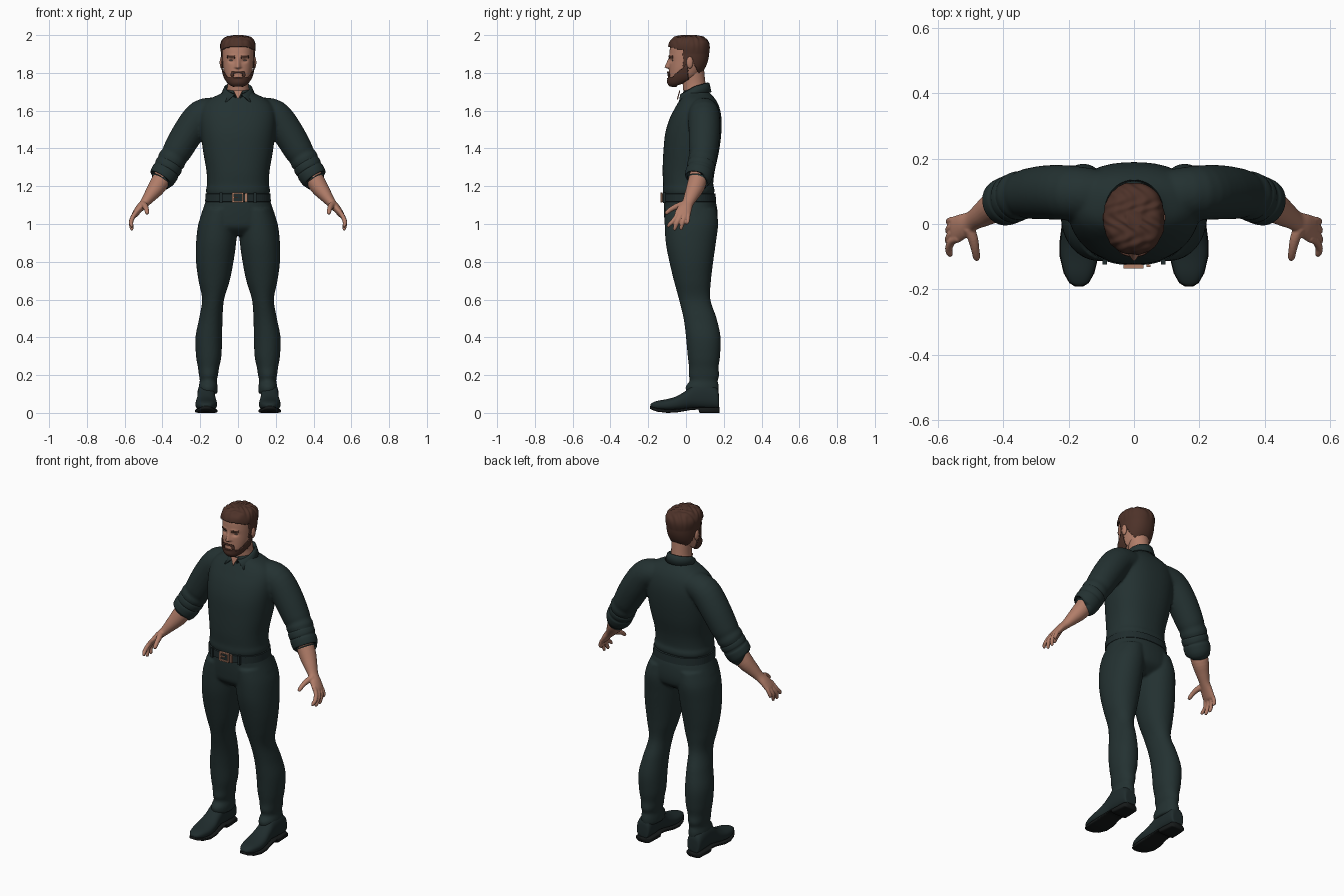
import bpy, bmesh, math
from mathutils import Vector

def material(name, rgb):
    m = bpy.data.materials.new(name)
    m.diffuse_color = (*rgb, 1)
    return m

CLOTH = material("dark green cloth", (.017, .031, .031))
LEATHER = material("dark leather", (.014, .025, .026))
SOLE = material("black sole", (.008, .010, .010))
SKIN = material("skin", (.44, .205, .14))
HAIR = material("brown hair", (.075, .032, .022))
COPPER = material("copper buckle", (.45, .22, .14))
EYE = material("eye", (.22, .16, .14))

# ---------- helpers ----------
def smooth(keys, n):
    """Catmull-Rom interpolation of tuples, n steps per span."""
    out = []
    for i in range(len(keys) - 1):
        a, b, c, d = (keys[max(0, min(len(keys) - 1, i + k))] for k in (-1, 0, 1, 2))
        for s in range(n):
            t = s / n
            out.append(tuple(.5 * (2*q + (r-p)*t + (2*p-5*q+4*r-u)*t*t + (3*q-p-3*r+u)*t**3)
                             for p, q, r, u in zip(a, b, c, d)))
    return out + [tuple(keys[-1])]

def loft(bm, rings, n=48, p=2.3):
    """Skin superellipse rings (centre, U, V) and cap both ends."""
    loops = []
    for c, u, v in rings:
        loop = []
        for k in range(n):
            a = 2 * math.pi * k / n
            cs, sn = math.cos(a), math.sin(a)
            loop.append(bm.verts.new(Vector(c)
                        + Vector(u) * math.copysign(abs(cs) ** (2/p), cs)
                        + Vector(v) * math.copysign(abs(sn) ** (2/p), sn)))
        loops.append(loop)
    for a, b in zip(loops, loops[1:]):
        for k in range(n):
            bm.faces.new((a[k], a[(k+1) % n], b[(k+1) % n], b[k]))
    bm.faces.new(loops[0])
    bm.faces.new(loops[-1])

def level(z, x0, x1, yf, yb):
    return ((x0+x1)/2, (yf+yb)/2, z), ((x1-x0)/2, 0, 0), (0, (yb-yf)/2, 0)

def tube(bm, keys, side=1, steps=4, n=24):
    """Tube through keys (x, y, z, r_along_y, r_across)."""
    pts = smooth(keys, steps)
    rings = []
    for i, q in enumerate(pts):
        t = (Vector(pts[min(i+1, len(pts)-1)][:3]) - Vector(pts[max(i-1, 0)][:3])).normalized()
        u = (Vector((0, 1, 0)) - t * t.y).normalized()
        v = t.cross(u)
        s = Vector((side, 1, 1))
        rings.append((Vector(q[:3]) * s, u * s * q[3], v * s * q[4]))
    loft(bm, rings, n, 2)

def ball(bm, c, scale):
    r = bmesh.ops.create_uvsphere(bm, u_segments=20, v_segments=12, radius=1)
    for v in r["verts"]:
        v.co = v.co * Vector(scale) + Vector(c)

def box(bm, c, size):
    for v in bmesh.ops.create_cube(bm, size=1)["verts"]:
        v.co = v.co * Vector(size) + Vector(c)

def finish(bm, name, mat, voxel=0, relax=0, solid=0, flat=False):
    bmesh.ops.recalc_face_normals(bm, faces=bm.faces)
    me = bpy.data.meshes.new(name)
    bm.to_mesh(me)
    bm.free()
    me.materials.append(mat)
    if not flat:
        me.shade_smooth()
    ob = bpy.data.objects.new(name, me)
    bpy.context.collection.objects.link(ob)
    if solid:
        ob.modifiers.new("thickness", "SOLIDIFY").thickness = solid
    if voxel:
        m = ob.modifiers.new("merge", "REMESH")
        m.mode, m.voxel_size, m.use_smooth_shade = "VOXEL", voxel, True
    if relax:
        m = ob.modifiers.new("relax", "SMOOTH")
        m.factor, m.iterations = .5, relax
    return ob

# ---------- shirt: torso and sleeves merged ----------
bm = bmesh.new()
torso = [(1.15, .160, -.115, .140), (1.165, .168, -.121, .150), (1.185, .169, -.123, .151),
         (1.21, .164, -.121, .144), (1.28, .167, -.124, .152), (1.38, .184, -.120, .174),
         (1.48, .197, -.110, .187), (1.56, .202, -.086, .188), (1.62, .190, -.055, .176),
         (1.66, .152, -.032, .156), (1.69, .092, -.017, .130), (1.71, .066, -.014, .112)]
loft(bm, [level(z, -w, w, f, b) for z, w, f, b in smooth(torso, 4)])
for s in (1, -1):
    tube(bm, [(.10, .09, 1.60, .075, .07), (.19, .095, 1.577, .083, .083), (.26, .097, 1.49, .083, .083),
              (.32, .093, 1.39, .077, .077), (.338, .09, 1.36, .071, .072), (.352, .086, 1.337, .076, .076),
              (.366, .08, 1.313, .069, .069), (.385, .072, 1.28, .066, .066)], s, 4, 32)
finish(bm, "shirt", CLOTH, .008, 4)

# rolled cuffs
bm = bmesh.new()
for s in (1, -1):
    tube(bm, [(.356, .084, 1.325, .062, .062), (.361, .082, 1.317, .073, .073), (.373, .077, 1.296, .074, .074),
              (.379, .075, 1.286, .070, .070), (.385, .072, 1.275, .074, .074), (.402, .065, 1.245, .071, .071),
              (.408, .062, 1.236, .062, .062), (.405, .063, 1.241, .05, .05)], s, 3, 40)
finish(bm, "rolled_cuffs", CLOTH)

# collar: standing band folding out into a pointed flap
bm = bmesh.new()
rows = []
for k in range(61):
    a = math.radians(-172 + 344 * k / 60)      # 0 is the back
    th = math.pi - abs(a)                      # angle from the front
    sg = 1 if a > 0 else -1
    fr = max(0, math.cos(th))
    top = 1.73 - .02 * math.cos(th) - .02 * fr
    th_out = th + math.radians(32) * (1 - th / math.pi)
    def at(t, rx, ry, z):
        return bm.verts.new((sg * rx * math.sin(t), .045 - ry * math.cos(t), z))
    rows.append([at(th, .064, .066, top - .035), at(th, .066, .070, top),
                 at(th + (th_out-th)*.3, .074, .079, top - .004),
                 at(th_out, .088 + .014*fr, .090 + .016*fr, 1.698 - .052*fr)])
for r, q in zip(rows, rows[1:]):
    for j in range(3):
        bm.faces.new((r[j], q[j], q[j+1], r[j+1]))
finish(bm, "collar", CLOTH, solid=.007)

# bare throat in the open collar
bm = bmesh.new()
tri = [bm.verts.new(c) for c in ((-.024, -.030, 1.705), (.024, -.030, 1.705), (0, -.043, 1.658))]
bm.faces.new(tri)
finish(bm, "throat", SKIN, solid=.006, flat=True)

# ---------- trousers ----------
bm = bmesh.new()
hips = [(1.15, .162, -.116, .145), (1.10, .178, -.118, .162), (1.03, .200, -.115, .168),
        (.98, .19, -.105, .155), (.94, .10, -.06, .10)]
loft(bm, [level(z, -w, w, f, b) for z, w, f, b in smooth(hips, 4)])
leg = [(1.08, .004, .182, -.112, .160), (1.0, .004, .210, -.113, .170), (.9, .010, .222, -.107, .158),
       (.8, .024, .222, -.088, .144), (.7, .044, .209, -.064, .132), (.6, .074, .190, -.037, .129),
       (.5, .082, .206, -.013, .162), (.4, .084, .225, 0, .183), (.3, .088, .222, .009, .180),
       (.24, .100, .212, .016, .172), (.20, .106, .207, .014, .176), (.17, .112, .202, .020, .168),
       (.14, .108, .208, -.002, .174), (.11, .108, .207, .002, .172), (.10, .115, .20, .01, .165)]
for s in (1, -1):
    loft(bm, [level(z, s*a, s*b, f, k) for z, a, b, f, k in smooth(leg, 5)], 48, 2.1)
finish(bm, "trousers", CLOTH, .008, 3)

# ---------- belt and buckle ----------
bm = bmesh.new()
belt = [(1.115, .165, -.116, .150), (1.118, .174, -.126, .160), (1.160, .172, -.126, .156), (1.163, .16, -.115, .145)]
loft(bm, [level(z, -w, w, f, b) for z, w, f, b in belt], 64)
for x in (-.09, .09):                                        # belt loops
    box(bm, (x, -.116, 1.14), (.014, .014, .056))
finish(bm, "belt", LEATHER, flat=True)
bm = bmesh.new()
for x in (-.027, .025):
    box(bm, (x, -.130, 1.14), (.009, .012, .052))
for z in (1.117, 1.163):
    box(bm, (-.001, -.130, z), (.060, .012, .007))
box(bm, (-.012, -.130, 1.14), (.03, .010, .006))
box(bm, (.044, -.128, 1.14), (.012, .008, .046))
finish(bm, "buckle", COPPER, flat=True)

# ---------- shoes: sections from heel to toe (y, half width, bottom, top) ----------
shoe = [(.174, .026, .02, .075), (.165, .042, .02, .13), (.10, .047, .022, .16), (.04, .047, .025, .15),
        (0, .049, .02, .118), (-.05, .056, .014, .088), (-.10, .056, .012, .073), (-.15, .044, .016, .064),
        (-.178, .028, .024, .054), (-.188, .012, .03, .046)]
sole = [(.178, .030, 0, .03), (.168, .046, 0, .03), (.10, .050, 0, .03), (.072, .050, 0, .03),
        (.066, .049, .018, .03), (.02, .050, .014, .028), (-.05, .059, .002, .020), (-.10, .059, 0, .018),
        (-.15, .047, .006, .024), (-.18, .030, .016, .032), (-.191, .013, .022, .036)]
for name, keys, mat, n, p in (("shoes", shoe, LEATHER, 4, 2.4), ("soles", sole, SOLE, 1, 5)):
    bm = bmesh.new()
    for s in (1, -1):
        loft(bm, [((s * .168, y, (a+b)/2), (w, 0, 0), (0, 0, (b-a)/2)) for y, w, a, b in smooth(keys, n)], 40, p)
    finish(bm, name, mat)

# ---------- forearms and hands ----------
bm = bmesh.new()
fingers = [(-.052, -.095, .982, 1.0), (-.030, -.062, .966, 1.05), (-.008, -.027, .968, 1.0), (.012, .003, .996, .88)]
for s in (1, -1):
    tube(bm, [(.385, .072, 1.27, .05, .05), (.427, .052, 1.20, .048, .047), (.462, .030, 1.153, .039, .036),
              (.494, .010, 1.112, .031, .025), (.522, -.006, 1.082, .038, .021), (.546, -.018, 1.05, .042, .016),
              (.552, -.020, 1.036, .036, .010)], s)
    for y0, y1, z1, k in fingers:
        r = .0115 * k
        tube(bm, [(.535, y0*.85, 1.07, r, r), (.555, y0, 1.04, r*1.05, r*1.05), (.566, (y0+y1)/2, 1.01, r, r),
                  (.563, y1*.9 + y0*.1, z1 + .012, r*.85, r*.85), (.560, y1, z1, r*.45, r*.45)], s, 3, 14)
    tube(bm, [(.505, -.012, 1.105, .018, .018), (.492, -.045, 1.095, .016, .016), (.485, -.078, 1.079, .013, .013),
              (.481, -.102, 1.060, .011, .011), (.480, -.109, 1.053, .006, .006)], s, 3, 14)
finish(bm, "hands", SKIN, .004, 2)

# ---------- neck and head ----------
bm = bmesh.new()
tube(bm, [(0, .06, 1.62, .06, .07), (0, .048, 1.70, .061, .060), (0, .042, 1.75, .060, .055),
          (0, .035, 1.82, .06, .06)], n=40)
finish(bm, "neck", SKIN)

def g(d, w):
    return math.exp(-(d / w) ** 2)

def sculpt(v):
    """Push the front of the head into facial features."""
    x, y, z = abs(v.co.x), v.co.y, v.co.z
    if y > -.03:
        return
    nose = max(0, min(1, (1.888 - z) / .058)) if z > 1.83 else g(z - 1.83, .007)
    v.co.y += (.011 * g(x - .034, .015) * g(z - 1.866, .011) - .025 * g(x, .006 + .008*nose) * nose
               - .006 * g(x, .022) * g(z - 1.787, .012) + .005 * g(x, .022) * g(z - 1.787, .003)
               - .004 * g(x - .03, .02) * g(z - 1.888, .008) - .004 * g(x, .02) * g(z - 1.75, .012))

def head_shape(offset=None, keep=None):
    bm = bmesh.new()
    keys = [(1.735, .022, -.078, -.040), (1.75, .046, -.086, 0), (1.78, .066, -.089, .060),
            (1.82, .077, -.089, .092), (1.86, .082, -.088, .110), (1.90, .084, -.088, .117),
            (1.94, .083, -.083, .116), (1.965, .072, -.070, .103), (1.979, .052, -.048, .080), (1.985, .022, -.01, .04)]
    loft(bm, [level(z, -w, w, f, b) for z, w, f, b in smooth(keys, 9)], 120, 2.25)
    for v in bm.verts:
        sculpt(v)
    bmesh.ops.recalc_face_normals(bm, faces=bm.faces)
    bm.normal_update()
    if keep:
        drop = [f for f in bm.faces if not keep(*f.calc_center_median())]
        moves = [(v, v.normal * offset(*v.co)) for v in bm.verts]
        for v, m in moves:
            v.co += m
        bmesh.ops.delete(bm, geom=drop, context="FACES")
    return bm

finish(head_shape(), "head", SKIN)

def is_hair(x, y, z):
    if y < -.045:
        line = 1.938 - .25 * max(0, abs(x) - .03)
    elif y < -.014:
        line = 1.922
    elif y < .010:
        line = 1.835
    elif y < .034:
        line = 1.87
    else:
        line = max(1.80, 1.87 - (y - .034) * 2.2)
    return z > line

def hair_depth(x, y, z):
    top = max(0, min(1, (z - 1.90) / .07))
    return .005 + .009*top + .0035*top * math.sin(130*x + 3*math.sin(60*y)) * math.sin(100*y + 40*x)

def is_beard(x, y, z):
    x = abs(x)
    if y < -.03 and .014 < x < .054 and abs(z - 1.888 + abs(x - .036) * .2) < .0045:
        return True                                          # eyebrows
    if y < -.05 and x < .030 and 1.798 < z < 1.806:
        return True                                          # moustache
    if y < -.05 and .022 < x < .034 and z < 1.803:
        return True                                          # corners of the mouth
    return y < .010 and 1.725 + (y + .08) * .5 < z < 1.776 + max(0, y + .07) * .95

finish(head_shape(hair_depth, is_hair), "hair", HAIR, solid=.012)
finish(head_shape(lambda x, y, z: .004 if z < 1.83 else .0025, is_beard), "facial_hair", HAIR, solid=.006)

# ears and eyes
for name, mat, c, size in (("ears", SKIN, (.086, .020, 1.855), (.011, .018, .032)),
                           ("eyes", EYE, (.034, -.0685, 1.866), (.013, .006, .0045))):
    bm = bmesh.new()
    for s in (1, -1):
        ball(bm, (s * c[0], c[1], c[2]), size)
    finish(bm, name, mat)
